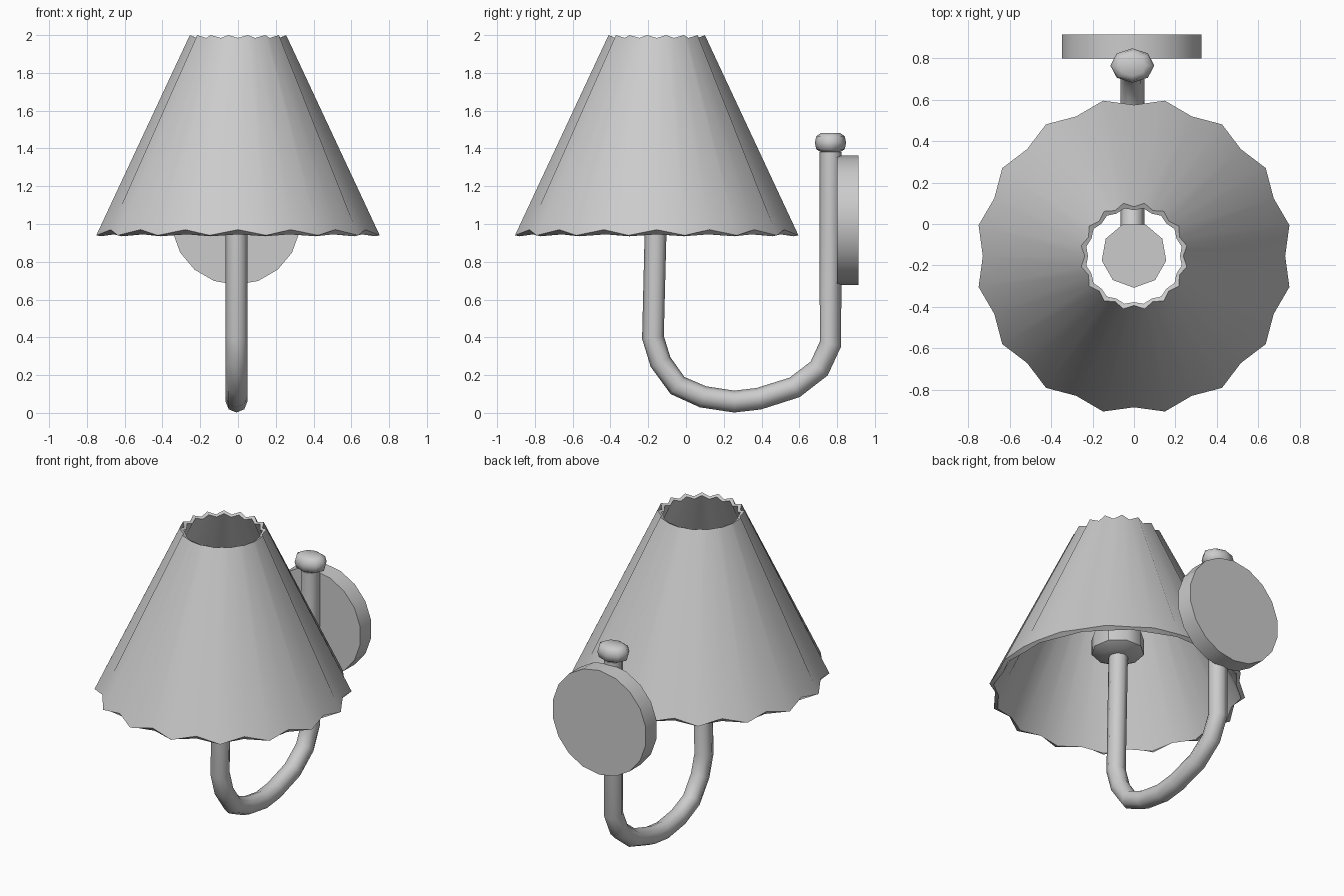
import bpy, bmesh, math
from mathutils import Matrix, Vector

cube = bpy.data.objects.get("Cube")
if cube:
    bpy.data.objects.remove(cube)

grey = bpy.data.materials.new("light_grey")
grey.use_nodes = True
colour = (0.6, 0.6, 0.6, 1)
grey.diffuse_color = colour
grey.node_tree.nodes["Principled BSDF"].inputs["Base Color"].default_value = colour


def finish(name, bm, angle):
    bmesh.ops.recalc_face_normals(bm, faces=bm.faces)
    mesh = bpy.data.meshes.new(name)
    bm.to_mesh(mesh)
    bm.free()
    mesh.materials.append(grey)
    obj = bpy.data.objects.new(name, mesh)
    bpy.context.collection.objects.link(obj)
    bpy.ops.object.select_all(action='DESELECT')
    obj.select_set(True)
    bpy.context.view_layer.objects.active = obj
    bpy.ops.object.shade_smooth_by_angle(angle=math.radians(angle))
    return obj


def bridge(bm, a, b):
    n = len(a)
    for i in range(n):
        bm.faces.new((a[i], a[(i + 1) % n], b[(i + 1) % n], b[i]))


def lathe(name, profile, sides, centre, turn=0.0, stretch=1.0, axis='Z', angle=40):
    """Capped turned solid from (radius, height) pairs."""
    bm = bmesh.new()
    rings = []
    for r, h in profile:
        angles = [turn + math.tau * i / sides for i in range(sides)]
        rings.append([bm.verts.new((r * stretch * math.cos(a), r * math.sin(a), h)) for a in angles])
    for a, b in zip(rings, rings[1:]):
        bridge(bm, a, b)
    bm.faces.new(rings[0])
    bm.faces.new(rings[-1])
    if axis == 'Y':
        bm.transform(Matrix.Rotation(-math.pi / 2, 4, 'X'))
    bm.transform(Matrix.Translation(Vector(centre)))
    return finish(name, bm, angle)


# Pleated shade: closed shell, (peak radius, valley radius, peak z, valley z)
PLEATS = 16
shell = [(0.765, 0.73, 0.94, 0.97), (0.26, 0.238, 2.0, 1.985),
         (0.235, 0.222, 1.99, 1.975), (0.74, 0.71, 0.935, 0.945)]
bm = bmesh.new()
rings = []
for peak, valley, peak_z, valley_z in shell:
    ring = []
    for i in range(PLEATS * 2):
        a = math.pi / 2 + math.pi * i / PLEATS
        r, z = (peak, peak_z) if i % 2 else (valley, valley_z)
        ring.append(bm.verts.new((r * math.cos(a), r * math.sin(a) - 0.155, z)))
    rings.append(ring)
for k in range(4):
    bridge(bm, rings[k], rings[(k + 1) % 4])
finish("pleated_shade", bm, 50)

# Bent tube arm
path = [(-0.155, 1.2), (-0.175, 0.4), (-0.135, 0.27), (-0.045, 0.145), (0.09, 0.085),
        (0.255, 0.06), (0.385, 0.075), (0.575, 0.135), (0.705, 0.235), (0.765, 0.365), (0.765, 1.38)]
curve = bpy.data.curves.new("arm_tube", 'CURVE')
curve.dimensions = '3D'
curve.bevel_depth = 0.058
curve.bevel_resolution = 2
curve.use_fill_caps = True
spline = curve.splines.new('POLY')
spline.points.add(len(path) - 1)
for point, (y, z) in zip(spline.points, path):
    point.co = (-0.008, y, z, 1)
spline.use_smooth = True
curve.materials.append(grey)
bpy.context.collection.objects.link(bpy.data.objects.new("arm_tube", curve))

# Bulb cup on the front end of the arm
lathe("bulb_cup", [(0.1, 1.17), (0.158, 1.2), (0.158, 1.3)], 9, (0, -0.15, 0), turn=-math.pi / 2)

# Finial on the rear post
lathe("finial_knob", [(0.05, 1.38), (0.075, 1.395), (0.083, 1.43), (0.075, 1.465), (0.05, 1.482)],
      8, (-0.008, 0.765, 0), stretch=1.28, angle=60)
lathe("finial_neck", [(0.035, 1.36), (0.035, 1.4)], 8, (-0.008, 0.765, 0))

# Round wall plate
lathe("wall_plate", [(0.342, -0.057), (0.342, 0.057)], 18, (-0.01, 0.857, 1.02), turn=math.pi / 2, axis='Y')
